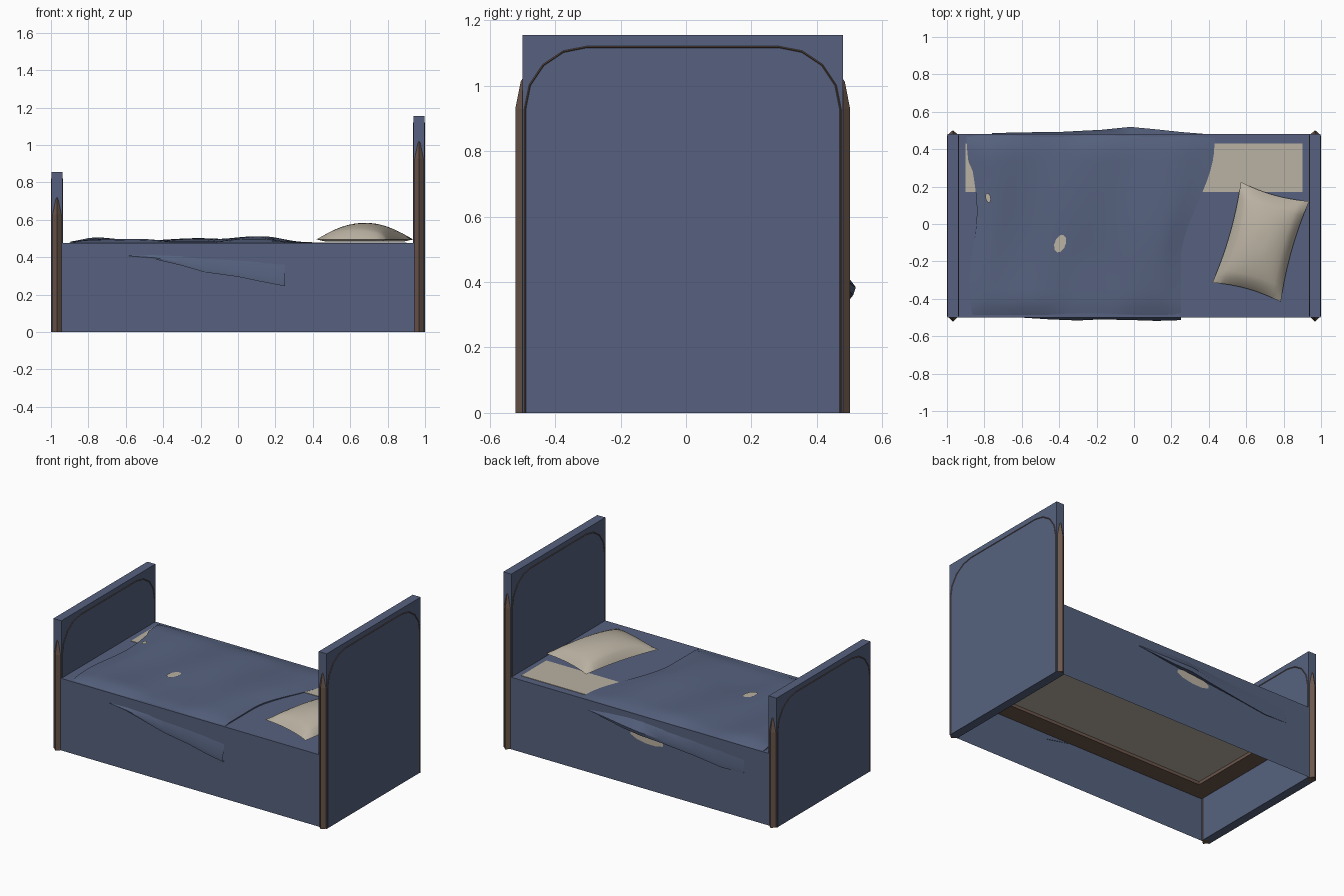
import bpy, bmesh, math
from mathutils import Vector, Matrix

if "Cube" in bpy.data.objects:
    bpy.data.objects.remove(bpy.data.objects["Cube"])

def mat(name, c):
    m = bpy.data.materials.new(name)
    m.diffuse_color = (*c, 1)
    m.use_nodes = True
    m.node_tree.nodes["Principled BSDF"].inputs["Base Color"].default_value = m.diffuse_color
    return m

BLUE = mat("slate blue", (0.092, 0.121, 0.21))
BEIGE = mat("linen beige", (0.49, 0.44, 0.36))
BROWN = mat("wood brown", (0.15, 0.095, 0.072))
YC = -0.01  # centre line of the frame

def obj(name, bm, m, smooth=None):
    bmesh.ops.recalc_face_normals(bm, faces=bm.faces)
    me = bpy.data.meshes.new(name)
    bm.to_mesh(me)
    bm.free()
    me.materials.append(m)
    o = bpy.data.objects.new(name, me)
    bpy.context.collection.objects.link(o)
    if smooth:
        bpy.context.view_layer.objects.active = o
        o.select_set(True)
        bpy.ops.object.shade_smooth_by_angle(angle=math.radians(smooth))
        o.select_set(False)
    return o

def box(name, lo, hi, m, open_bottom=False):
    bm = bmesh.new()
    lo, hi = Vector(lo), Vector(hi)
    bmesh.ops.create_cube(bm, size=1, matrix=Matrix.Translation((lo + hi) / 2) @ Matrix.Diagonal((*(hi - lo), 1)))
    if open_bottom:
        low = [f for f in bm.faces if f.calc_center_median().z < lo.z + 1e-4]
        bmesh.ops.delete(bm, geom=low, context='FACES')
    return obj(name, bm, m)

def sheet(name, rows, m, smooth=40, closed=False):
    """Skin a list of equally long point rows with quads."""
    bm = bmesh.new()
    v = [[bm.verts.new(p) for p in r] for r in rows]
    for a, b in zip(v, v[1:]):
        n = len(a)
        for i in range(n if closed else n - 1):
            j = (i + 1) % n
            bm.faces.new((a[i], a[j], b[j], b[i]))
    if closed:
        bm.faces.new(v[0])
        bm.faces.new(v[-1])
    return obj(name, bm, m, smooth)

def disc(name, centre, ru, rv, tilt, m, vertical=False):
    bm = bmesh.new()
    rot = Matrix.Rotation(math.pi / 2, 4, 'X') if vertical else Matrix()
    bmesh.ops.create_circle(bm, cap_ends=True, segments=10, radius=1,
        matrix=Matrix.Translation(centre) @ rot @ Matrix.Rotation(tilt, 4, 'Z') @ Matrix.Diagonal((ru, rv, 1, 1)))
    return obj(name, bm, m)

# Head and foot panels with an arched diamond-section frame just breaking the surface
def end_panel(name, x, top):
    box(name, (x - .029, YC - .49, 0), (x + .029, YC + .49, top), BLUE)
    hw, r, zt = .482, .19, top - .036
    half = [(-hw, 0)] + [(-hw + r - r * math.cos(a), zt - r + r * math.sin(a))
                         for a in [math.pi / 8 * i for i in range(5)]]
    path = half + [(-y, z) for y, z in reversed(half)]
    rows = []
    for i, (y, z) in enumerate(path):
        p, q = path[max(i - 1, 0)], path[min(i + 1, len(path) - 1)]
        t = Vector((q[0] - p[0], q[1] - p[1])).normalized()
        if i < 2:
            t = Vector((0, 1))
        if i > len(path) - 3:
            t = Vector((0, -1))
        d = .03
        rows.append([(x + .032, y + YC, z), (x, y + YC + t.y * d, z - t.x * d),
                     (x - .032, y + YC, z), (x, y + YC - t.y * d, z + t.x * d)])
    sheet(name + "_arch_frame", rows, BROWN, None, True)

end_panel("headboard", .968, 1.155)
end_panel("footboard", -.968, .855)

# Bed cover hanging to the floor, open below
box("bed_cover", (-.94, -.5, 0), (.94, .48, .475), BLUE, True)

# Slat frame and mattress seen from below
for s in (-1, 1):
    box("frame_side_rail", (-.935, YC + s * .425 - .06, .28), (.935, YC + s * .425 + .06, .33), BROWN)
    box("frame_end_rail", (s * .875 - .06, YC - .365, .28), (s * .875 + .06, YC + .365, .33), BROWN)
box("mattress", (-.9, -.45, .3), (.9, .43, .47), BEIGE)
box("mattress_top_patch", (-.9, .17, .47), (.9, .43, .478), BEIGE)

# Rumpled blanket
def blanket_height(x, y):
    h = .494 + .008 * math.sin(7 * x + 2.5 * y + 1) + .005 * math.sin(13 * x - 4 * y) + .005 * math.cos(6 * y + 3 * x)
    return max(h, .483)

rows = []
NX, NY = 30, 20
for j in range(NY + 1):
    v = j / NY
    y = -.495 + .975 * v
    s = min(max((y + .2) / .62, 0), 1)
    x1 = .25 + .18 * s * s * (3 - 2 * s)
    x0 = -.875 + .02 * math.sin(8 * y + 1) + (.015 if y < .3 else 0)
    row = []
    for i in range(NX + 1):
        u = i / NX
        x = x0 + (x1 - x0) * u
        edge = min(u, 1 - u, v * .8, (1 - v) * .8) * 12
        k = min(edge, 1)
        row.append((x, y, .477 + (blanket_height(x, y) - .477) * (.25 + .75 * k)))
    rows.append([(p[0], p[1], .472) for p in row] if j in (0, NY) else row)
blanket = [[(r[0][0], r[0][1], .474)] + r + [(r[-1][0], r[-1][1], .474)] for r in rows]
sheet("blanket", blanket, BLUE)
disc("blanket_gap_large", (-.395, -.105, blanket_height(-.395, -.105) + .004), .03, .05, -.35, BEIGE)
disc("blanket_gap_small", (-.78, .14, blanket_height(-.78, .14) + .004), .014, .026, .2, BEIGE)

# Blanket folds showing through on both long sides: (x, top z, bottom z, bulge)
def fold(name, ysurf, s, pts):
    rows = [[], [], [], []]
    for x, zt, zb, b in pts:
        zm = zb + (zt - zb) * .3
        rows[0].append((x, ysurf - s * .002, zt))
        rows[1].append((x, ysurf + s * b, zm))
        rows[2].append((x, ysurf + s * b * .8, zb))
        rows[3].append((x, ysurf - s * .002, zb + .004))
    sheet(name, rows, BLUE, 30)

fold("front_fold", -.5, -1, [(-.59, .41, .405, .001), (-.45, .415, .39, .01), (-.3, .41, .355, .016),
     (-.18, .40, .32, .01), (0, .39, .295, .014), (.12, .38, .27, .018), (.25, .37, .245, .014)])
fold("back_fold", .48, 1, [(.385, .415, .41, .001), (.25, .43, .39, .012), (.1, .44, .37, .028), (-.02, .44, .36, .039),
     (-.17, .43, .345, .024), (-.4, .42, .32, .012), (-.6, .41, .295, .01), (-.76, .40, .30, .006)])
disc("back_lining_gap", (-.05, .4815, .335), .125, .033, .1, BEIGE, True)

# Plump pillow with pinched edges, turned on the bed
N = 14
M = Matrix.Translation((.678, -.096, 0)) @ Matrix.Rotation(-.275, 4, 'Z')
def pillow_rows(side):
    out = []
    for j in range(N + 1):
        b = 2 * j / N - 1
        r = []
        for i in range(N + 1):
            a = 2 * i / N - 1
            f = ((1 - a * a) * (1 - b * b)) ** .5
            z = .495 + (.087 * min(1, f * 1.02) if side > 0 else -.012 * min(1, f * 3))
            r.append(M @ Vector((a * .19 * (1 - .1 * (1 - b * b)), b * .28 * (1 - .07 * (1 - a * a)), z)))
        out.append(r)
    return out
sheet("pillow_top", pillow_rows(1), BEIGE, 50)
under = sheet("pillow_underside", pillow_rows(-1), BEIGE, 50)
under.data.flip_normals()

# Open sheets: make upward surfaces face up
for n in ("blanket", "pillow_top"):
    me = bpy.data.objects[n].data
    if sum(p.normal.z * p.area for p in me.polygons) < 0:
        me.flip_normals()
me = under.data
if sum(p.normal.z * p.area for p in me.polygons) > 0:
    me.flip_normals()
